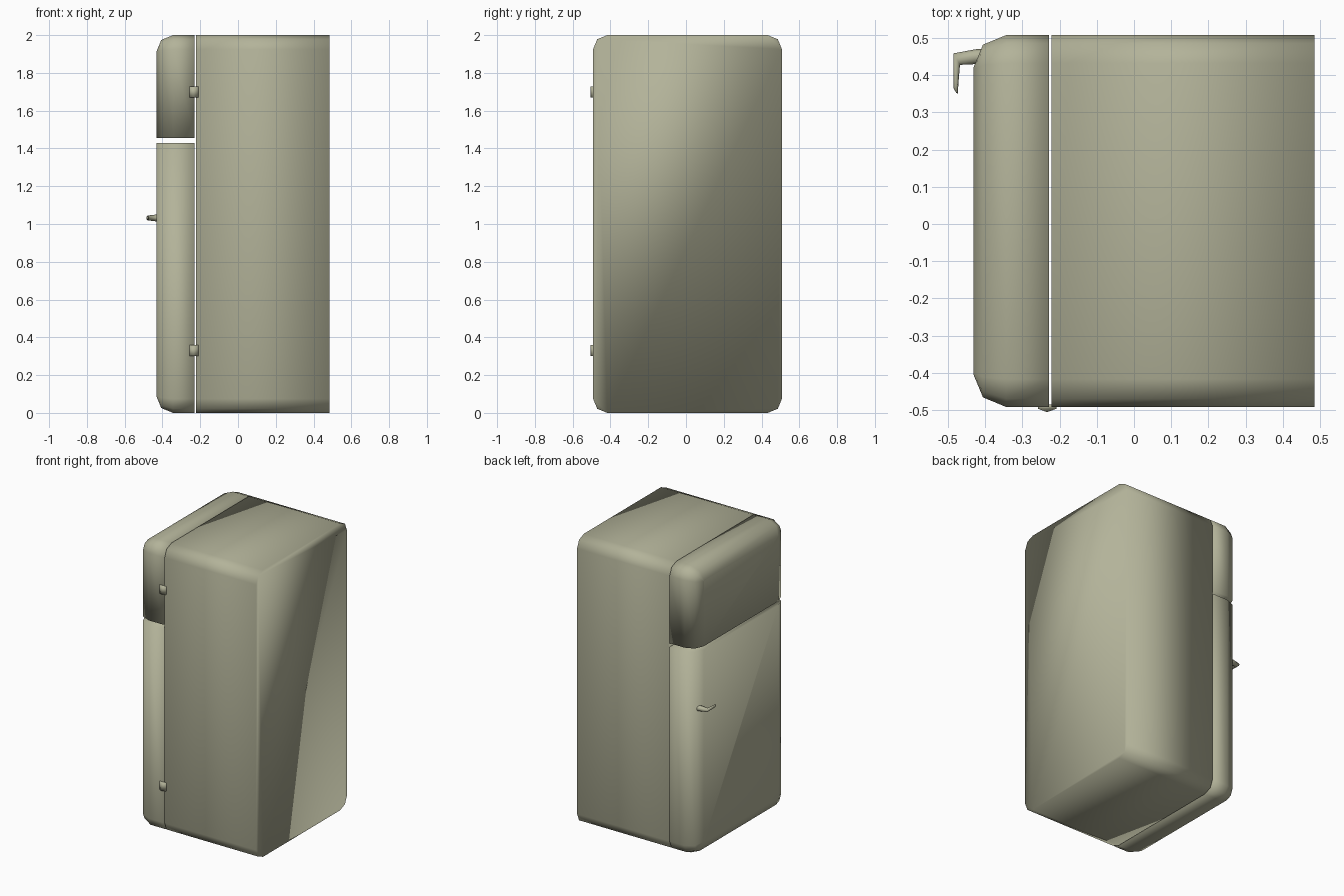
import bpy, bmesh
from mathutils import Vector

if "Cube" in bpy.data.objects:
    bpy.data.objects.remove(bpy.data.objects["Cube"], do_unlink=True)

# Single enamel colour
enamel = bpy.data.materials.new("olive_beige_enamel")
enamel.use_nodes = True
COLOUR = (0.45, 0.45, 0.32, 1)
enamel.diffuse_color = COLOUR
enamel.node_tree.nodes["Principled BSDF"].inputs["Base Color"].default_value = COLOUR

Y0, Y1, HEIGHT = -0.492, 0.508, 2.0
CORNER, FRONT_ROUND = 0.075, 0.088


def finish(name, bm):
    bmesh.ops.recalc_face_normals(bm, faces=bm.faces)
    mesh = bpy.data.meshes.new(name)
    bm.to_mesh(mesh)
    bm.free()
    mesh.materials.append(enamel)
    mesh.shade_smooth()
    obj = bpy.data.objects.new(name, mesh)
    bpy.context.collection.objects.link(obj)
    return obj


def rounded(bm, edges, size):
    bmesh.ops.bevel(bm, geom=edges, offset=size, segments=2, profile=0.5,
                    affect='EDGES', clamp_overlap=False)


def shell(name, x0, x1, z0, z1, front_round=0):
    """Box with rounded corners only at the outer top and bottom of the cabinet."""
    bm = bmesh.new()
    bmesh.ops.create_cube(bm, size=1)
    for v in bm.verts:
        v.co = ((x0, x1)[v.co.x > 0], (Y0, Y1)[v.co.y > 0], (z0, z1)[v.co.z > 0])

    def outer(z):
        return z < 0.001 or z > HEIGHT - 0.001

    long_edges = [e for e in bm.edges
                  if abs(e.verts[0].co.x - e.verts[1].co.x) > 0.1
                  and outer(e.verts[0].co.z)]
    rounded(bm, long_edges, CORNER)
    if front_round:
        # Round the front rim, leaving the edge at the gap between doors sharp
        rim = [e for e in bm.edges
               if all(v.co.x < x0 + 0.001 for v in e.verts)
               and not all(abs(v.co.z - (z0 if z0 > 0 else z1)) < 0.001
                           for v in e.verts)]
        rounded(bm, rim, front_round)
    return finish(name, bm)


def prism(name, outline, z0, z1):
    bm = bmesh.new()
    face = bm.faces.new([bm.verts.new((x, y, z0)) for x, y in outline])
    new = bmesh.ops.extrude_face_region(bm, geom=[face])["geom"]
    for v in new:
        if isinstance(v, bmesh.types.BMVert):
            v.co.z = z1
    return finish(name, bm)


def loft(name, stations, sides=8):
    """Tapered rod: each station is a near point, a far point and a half height."""
    from math import cos, sin, tau
    bm = bmesh.new()
    rings = []
    for a, b, half in stations:
        a, b = Vector(a), Vector(b)
        mid, across = (a + b) / 2, (b - a) / 2
        rings.append([bm.verts.new(mid + across * cos(tau * i / sides)
                                   + Vector((0, 0, half * sin(tau * i / sides))))
                      for i in range(sides)])
    for r, s in zip(rings, rings[1:]):
        for i in range(sides):
            j = (i + 1) % sides
            bm.faces.new((r[i], r[j], s[j], s[i]))
    bm.faces.new(rings[0])
    bm.faces.new(rings[-1])
    return finish(name, bm)


# Cabinet and two doors
shell("cabinet", -0.222, 0.485, 0, HEIGHT)
shell("freezer_door", -0.432, -0.229, 1.456, HEIGHT, FRONT_ROUND)
shell("main_door", -0.432, -0.229, 0, 1.43, FRONT_ROUND)

# Hinges bridging the door gap
hinge_outline = [(-0.258, -0.485), (-0.258, -0.497), (-0.234, -0.506),
                 (-0.209, -0.497), (-0.209, -0.485)]
for label, z in (("lower_hinge", 0.33), ("upper_hinge", 1.70)):
    prism(label, hinge_outline, z - 0.029, z + 0.029)

# Bent, tapering door handle
Z = 1.032
loft("door_handle", [
    ((-0.38, 0.432, Z), (-0.38, 0.472, Z), 0.021),
    ((-0.425, 0.430, Z), (-0.425, 0.470, Z), 0.019),
    ((-0.468, 0.428, Z), (-0.485, 0.459, Z), 0.013),
    ((-0.472, 0.380, Z), (-0.485, 0.365, Z), 0.010),
    ((-0.474, 0.351, Z), (-0.478, 0.352, Z), 0.004),
])
